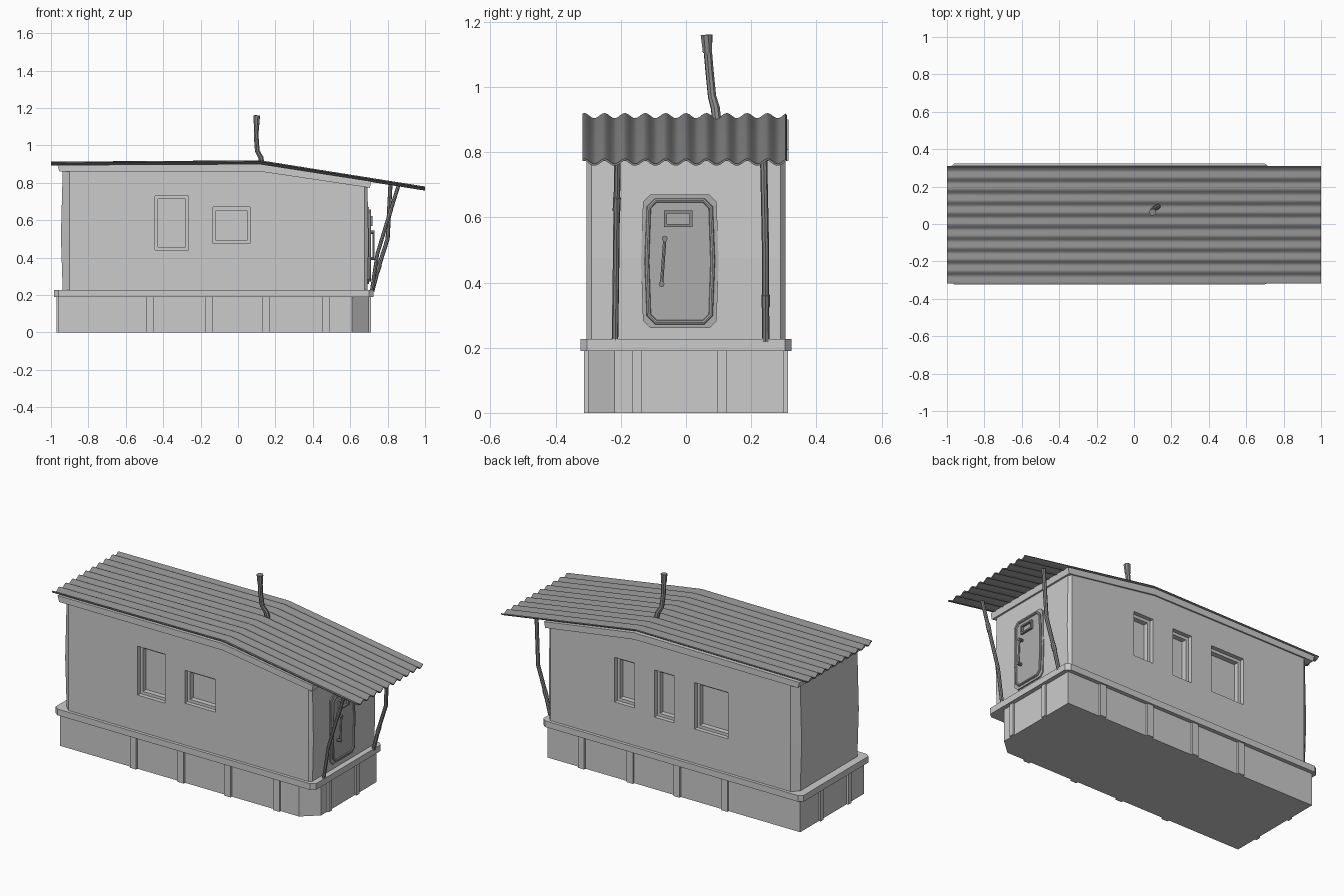
import bpy, bmesh, math
from mathutils import Vector

if "Cube" in bpy.data.objects:
    bpy.data.objects.remove(bpy.data.objects["Cube"])

PLACE = {'x': lambda t, u, v: (t, u, v), 'y': lambda t, u, v: (u, t, v), 'z': lambda t, u, v: (u, v, t)}

def grey(name, v):
    m = bpy.data.materials.new(name)
    m.diffuse_color = (v, v, v, 1)
    m.use_nodes = True
    m.node_tree.nodes["Principled BSDF"].inputs["Base Color"].default_value = m.diffuse_color
    return m

WALL, METAL, DOOR = grey("wall_grey", .54), grey("metal_grey", .26), grey("door_grey", .42)

def finish(name, bm, mat):
    bmesh.ops.recalc_face_normals(bm, faces=bm.faces[:])
    me = bpy.data.meshes.new(name)
    bm.to_mesh(me)
    bm.free()
    me.materials.append(mat)
    ob = bpy.data.objects.new(name, me)
    bpy.context.collection.objects.link(ob)
    return ob

def activate(ob):
    bpy.ops.object.select_all(action='DESELECT')
    ob.select_set(True)
    bpy.context.view_layer.objects.active = ob

def add_prism(bm, pts, axis, a, b):
    rings = [[bm.verts.new(PLACE[axis](t, u, v)) for u, v in pts] for t in (a, b)]
    n = len(pts)
    for i in range(n):
        j = (i + 1) % n
        bm.faces.new((rings[0][i], rings[0][j], rings[1][j], rings[1][i]))
    for r in rings:
        bm.faces.new(r)

def prism(name, pts, axis, a, b, mat=WALL):
    bm = bmesh.new()
    add_prism(bm, pts, axis, a, b)
    return finish(name, bm, mat)

def boxes(name, spans, mat=WALL):
    bm = bmesh.new()
    for x0, x1, y0, y1, z0, z1 in spans:
        add_prism(bm, [(x0, y0), (x1, y0), (x1, y1), (x0, y1)], 'z', z0, z1)
    return finish(name, bm, mat)

def tube(name, pts, radius, radii=None, cyclic=False, mat=METAL):
    cu = bpy.data.curves.new(name, 'CURVE')
    cu.dimensions = '3D'
    cu.bevel_depth = radius
    cu.bevel_resolution = 2
    cu.use_fill_caps = True
    cu.materials.append(mat)
    sp = cu.splines.new('POLY')
    sp.points.add(len(pts) - 1)
    for i, p in enumerate(pts):
        sp.points[i].co = (*p, 1)
        sp.points[i].radius = radii[i] if radii else 1
    sp.use_cyclic_u = cyclic
    ob = bpy.data.objects.new(name, cu)
    bpy.context.collection.objects.link(ob)
    activate(ob)
    bpy.ops.object.convert(target='MESH')
    ob = bpy.context.object
    bpy.ops.object.shade_smooth_by_angle(angle=math.radians(40))
    return ob

def octagon(u0, u1, v0, v1, c, d=None):
    d = d or c
    return [(u0 + c, v0), (u1 - c, v0), (u1, v0 + d), (u1, v1 - d),
            (u1 - c, v1), (u0 + c, v1), (u0, v1 - d), (u0, v0 + d)]

# foundation with one cut corner, and its ribs
prism("foundation", [(-.96, -.30), (.61, -.30), (.70, -.22), (.70, .30), (-.96, .30)], 'z', 0, .195)
w = .02
ribs = []
for x in (-.47, -.157, .15, .47):
    ribs += [(x - w, x + w, s * .305 - .008, s * .305 + .008, 0, .19) for s in (-1, 1)]
for y in (-.15, .11):
    ribs += [(x - .008, x + .008, y - .014, y + .014, 0, .19) for x in (-.963, .703)]
boxes("foundation_ribs", ribs)
prism("floor_slab", octagon(-.985, .725, -.323, .323, .025, .02), 'z', .19, .227)

# cabin body: chamfered plan, slightly bulging end walls, bent top
def top_z(x):
    return .875 if x < .12 else .875 - (x - .12) * .15

bm = bmesh.new()
rings = []
for f, bulge in ((0, 0), (.45, .01), (1, 0)):
    l, r = -.937 - bulge, .692 + bulge * .6
    plan = [(-.90, -.305), (.12, -.305), (.677, -.305), (r, -.29), (r, .29),
            (.677, .305), (.12, .305), (-.90, .305), (l, .268), (l, -.268)]
    rings.append([bm.verts.new((x, y, .215 + f * (top_z(x) - .215))) for x, y in plan])
for lo, hi in zip(rings, rings[1:]):
    for i in range(10):
        j = (i + 1) % 10
        bm.faces.new((lo[i], lo[j], hi[j], hi[i]))
bm.faces.new(rings[0])
t = rings[2]
bm.faces.new(t[1:7])
bm.faces.new([t[6], t[7], t[8], t[9], t[0], t[1]])
body = finish("cabin_body", bm, WALL)

# stepped window recesses: side, x0, x1, z0, z1
windows = [(-1, -.445, -.265, .44, .73), (-1, -.135, .065, .475, .67),
           (1, .125, .255, .45, .715), (1, -.135, -.008, .43, .71), (1, -.49, -.27, .43, .705)]
for inset, depth in ((0, .025), (.017, .055)):
    spans = []
    for s, x0, x1, z0, z1 in windows:
        y0, y1 = sorted((s * .35, s * (.305 - depth)))
        spans.append((x0 + inset, x1 - inset, y0, y1, z0 + inset, z1 - inset))
    cutter = boxes("window_cutter", spans)
    cutter.hide_render = True
    m = body.modifiers.new("windows", 'BOOLEAN')
    m.operation, m.solver, m.object = 'DIFFERENCE', 'EXACT', cutter
    activate(body)
    bpy.ops.object.modifier_apply(modifier=m.name)
    bpy.data.objects.remove(cutter)

# eaves trim under the roof
prism("eaves_trim", [(-.955, .86), (.12, .86), (.705, .773), (.712, .808), (.12, .9), (-.965, .895)],
      'y', -.314, .314)

# corrugated roof sheet
bm = bmesh.new()
N, period = 80, .0625
rows = []
for x, z in ((-1, .905), (.12, .912), (1, .772)):
    row = []
    for i in range(N + 1):
        y = -.318 + .624 * i / N
        row.append(bm.verts.new((x, y, z + .008 * math.cos(2 * math.pi * y / period))))
    rows.append(row)
for a, b in zip(rows, rows[1:]):
    for i in range(N):
        bm.faces.new((a[i], b[i], b[i + 1], a[i + 1]))
roof = finish("corrugated_roof", bm, METAL)
sol = roof.modifiers.new("thickness", 'SOLIDIFY')
sol.thickness = .006
sol.offset = -1 if roof.data.polygons[0].normal.z > 0 else 1
activate(roof)
bpy.ops.object.modifier_apply(modifier="thickness")
bpy.ops.object.shade_smooth_by_angle(angle=math.radians(35))

# crooked chimney pipe with wider mouth
tube("chimney", [(.13, .095, .89), (.122, .09, .935), (.103, .08, .97), (.097, .072, 1.05), (.1, .066, 1.12)],
     .013, [1.1, 1.1, 1, 1, 1])
tube("chimney_mouth", [(.099, .066, 1.105), (.1, .063, 1.16)], .013, [1.15, 1.45])

# bent awning posts with sleeves
tube("front_post", [(.715, -.218, .22), (.745, -.215, .42), (.80, -.213, .6), (.857, -.21, .782)], .010)
tube("front_post_sleeve", [(.806, -.213, .62), (.818, -.212, .66)], .012)
tube("back_post", [(.718, .245, .22), (.752, .244, .35), (.80, .244, .5), (.815, .238, .79)], .011)
tube("back_post_sleeve", [(.745, .244, .325), (.757, .244, .362)], .013)

# door: surround plate, panel and raised rim
def door_outline(grow):
    a, b, z0, z1 = -.126 - grow, .088 + grow, .272 - grow, .658 + grow
    k, m = .006, (z0 + z1) / 2
    pts = octagon(a + k, b - k, z0, z1, .022)
    return pts[:3] + [(b, m)] + pts[3:7] + [(a, m)] + pts[7:]

prism("door_surround", door_outline(.012), 'x', .67, .701, DOOR)
prism("door_panel", door_outline(-.004), 'x', .67, .705, DOOR)
tube("door_rim", [(.705, y, z) for y, z in door_outline(-.006)], .007, cyclic=True, mat=DOOR)

# view slot and handle
bars = [(.70, .718, -.067, .02, z, z + .009) for z in (.57, .612)]
bars += [(.70, .718, y, y + .009, .57, .621) for y in (-.067, .011)]
boxes("view_slot_frame", bars, METAL)
top, bot = Vector((.725, -.065, .535)), Vector((.725, -.075, .395))
tube("door_handle", [top, bot], .005, mat=DOOR)
for p in (top, bot):
    tube("handle_mount", [(.70, p.y, p.z), (.731, p.y, p.z)], .009)
